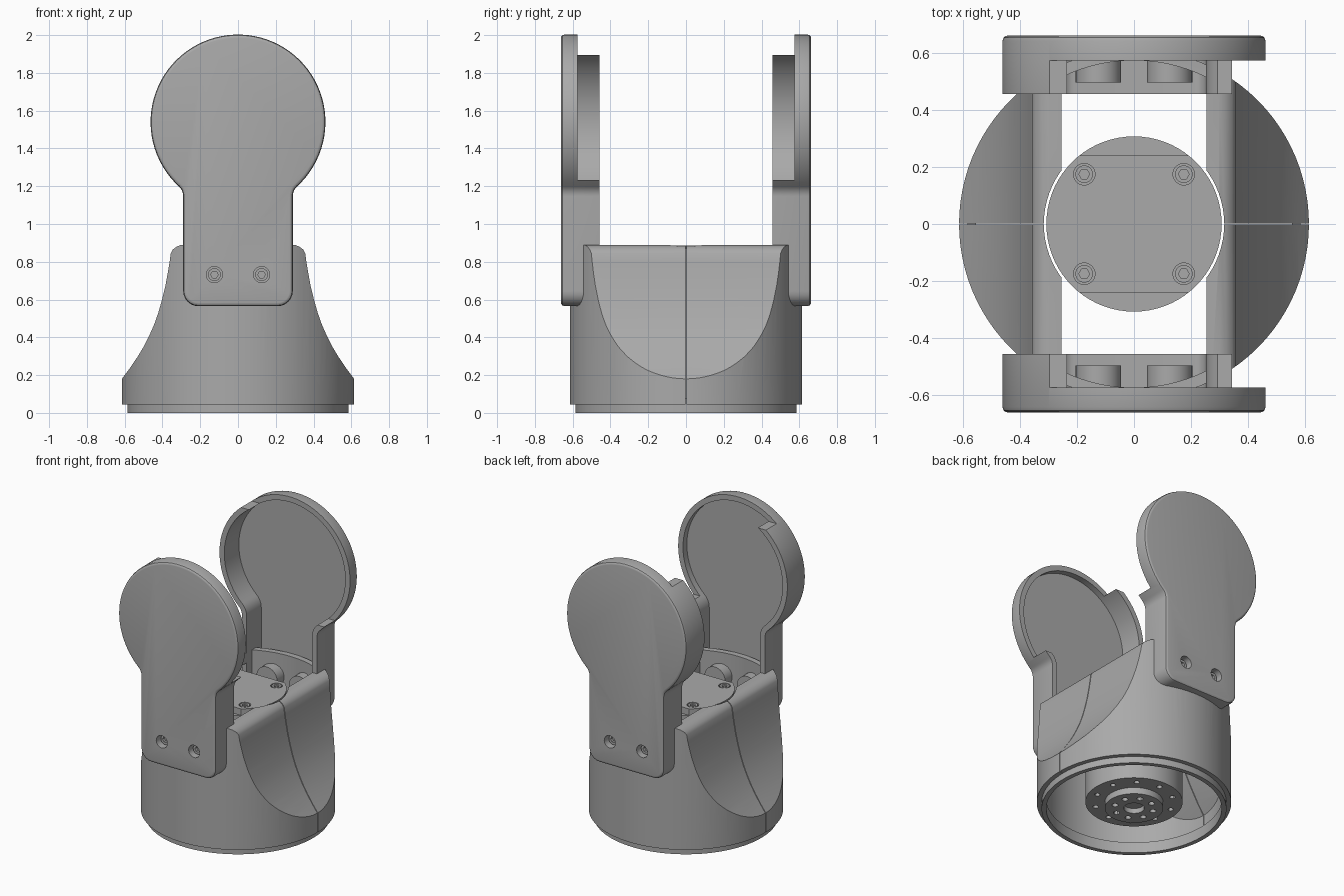
import bpy, bmesh, math
from mathutils import Vector

if "Cube" in bpy.data.objects:
    bpy.data.objects.remove(bpy.data.objects["Cube"])

grey = bpy.data.materials.new("plain grey")
grey.diffuse_color = (0.40, 0.40, 0.40, 1)
grey.use_nodes = True
grey.node_tree.nodes["Principled BSDF"].inputs["Base Color"].default_value = grey.diffuse_color


def loft(name, layers):
    """Closed solid from a list of equally long point rings."""
    bm = bmesh.new()
    rings = [[bm.verts.new(p) for p in ring] for ring in layers]
    n = len(rings[0])
    for a, b in zip(rings, rings[1:]):
        for i in range(n):
            bm.faces.new((a[i], a[(i + 1) % n], b[(i + 1) % n], b[i]))
    bm.faces.new(rings[0][::-1])
    bm.faces.new(rings[-1])
    bmesh.ops.recalc_face_normals(bm, faces=bm.faces)
    me = bpy.data.meshes.new(name)
    bm.to_mesh(me)
    bm.free()
    me.materials.append(grey)
    ob = bpy.data.objects.new(name, me)
    bpy.context.collection.objects.link(ob)
    return ob


def cyl(name, r, a, b, at=(0, 0), axis='Z', n=48):
    """Cylinder from a to b along z or y, centred at the other two coordinates."""
    c = [(at[0] + r * math.cos(2 * math.pi * i / n),
          at[1] + r * math.sin(2 * math.pi * i / n)) for i in range(n)]
    if axis == 'Z':
        return loft(name, [[(x, y, h) for x, y in c] for h in (a, b)])
    return loft(name, [[(x, h, z) for x, z in c] for h in (a, b)])


def prism(name, pts, y0, y1):
    return loft(name, [[(x, y, z) for x, z in pts] for y in (y0, y1)])


def box(name, x0, x1, y0, y1, z0, z1):
    return prism(name, [(x0, z0), (x1, z0), (x1, z1), (x0, z1)], y0, y1)


def apply_mod(ob, mod):
    bpy.context.view_layer.objects.active = ob
    bpy.ops.object.modifier_apply(modifier=mod.name)


def boolean(ob, op, *others, keep=False):
    for other in others:
        m = ob.modifiers.new("bool", 'BOOLEAN')
        m.operation, m.object, m.solver = op, other, 'EXACT'
        apply_mod(ob, m)
        if not keep:
            bpy.data.objects.remove(other)
    return ob


def mirror_y(ob):
    m = ob.modifiers.new("mirror", 'MIRROR')
    m.use_axis = (False, True, False)
    m.use_mirror_merge = False
    apply_mod(ob, m)


def symmetric(half):
    return half + [(-x, z) for x, z in reversed(half)]


# Body shell: cylinder trimmed by concave flanks, hollow and open above and below
shell = cyl("body_shell", 0.615, 0.045, 0.89, n=96)
flank = [(0.7, 0), (0.7, 0.075), (0.615, 0.18), (0.575, 0.233), (0.533, 0.295),
         (0.50, 0.35), (0.472, 0.405), (0.445, 0.465), (0.422, 0.53), (0.402, 0.60),
         (0.385, 0.67), (0.372, 0.74), (0.362, 0.80), (0.356, 0.845),
         (0.345, 0.865), (0.325, 0.88), (0.30, 0.89), (0.30, 0.95)]
boolean(shell, 'INTERSECT', prism("flank_form", symmetric(flank), -0.8, 0.8))
hollow = [(0.6, 0), (0.6, 0.13), (0.53, 0.23), (0.46, 0.35), (0.40, 0.47),
          (0.36, 0.58), (0.33, 0.70), (0.31, 0.78), (0.255, 0.82), (0.255, 1)]
cavity = cyl("cavity", 0.575, -0.1, 1.0, n=96)
boolean(cavity, 'INTERSECT', prism("cavity_form", symmetric(hollow), -0.8, 0.8))
boolean(shell, 'DIFFERENCE', cavity, cyl("motor_clearance", 0.317, -0.1, 1.0, n=72),
        box("seam", -1, 1, -0.0025, 0.0025, -0.1, 1.0))

# Bottom lip ring
lip = cyl("bottom_lip", 0.585, 0, 0.075, n=96)
boolean(lip, 'DIFFERENCE', cyl("lip_bore", 0.555, -0.1, 0.2, n=96))


# Arm outline: round head blended into a stem with rounded foot, inset by d
def arm_outline(d):
    cz, r, w, f, foot, cr = 1.54, 0.463 - d, 0.29 - d, 0.07 + d, 0.565 + d, 0.08 - d
    fx = w + f
    fz = cz - math.sqrt((r + f) ** 2 - fx ** 2)
    half = []
    for i in range(7):      # foot corner
        a = math.radians(-90 + 15 * i)
        half.append((w - cr + cr * math.cos(a), foot + cr + cr * math.sin(a)))
    end = math.atan2(cz - fz, -fx)
    for i in range(7):      # concave blend
        a = math.pi + (end - math.pi) * i / 6
        half.append((fx + f * math.cos(a), fz + f * math.sin(a)))
    start = math.atan2(fz - cz, fx)
    for i in range(1, 33):  # head arc
        a = start + (math.pi / 2 - start) * i / 32.5
        half.append((r * math.cos(a), cz + r * math.sin(a)))
    return symmetric(half)


def layer(d, y):
    return [(x, y, z) for x, z in arm_outline(d)]


arm = loft("arms", [layer(0.018, -0.662), layer(0.011, -0.6605), layer(0.004, -0.655),
                    layer(0, -0.643), layer(0, -0.457)])
boolean(arm, 'DIFFERENCE',
        prism("arm_recess", arm_outline(0.037), -0.618, -0.3),
        box("low_rim_side", 0, 1, -0.575, -0.3, 1.232, 2.2),
        box("low_rim_top", -1, 0.1, -0.575, -0.3, 1.895, 2.2))

# Screw bosses behind the stem, with bores that run in from the outside
for sx in (-0.125, 0.125):
    boss = cyl("screw_boss", 0.08, -0.63, -0.497, (sx, 0.732), 'Y', 40)
    bore = cyl("bore", 0.043, -0.8, -0.585, (sx, 0.732), 'Y', 32)
    boolean(arm, 'DIFFERENCE', bore, keep=True)
    boolean(boss, 'DIFFERENCE', bore, keep=True)
    mirror_y(bore)
    boolean(shell, 'DIFFERENCE', bore)
    screw = cyl("arm_screw", 0.034, -0.59, -0.625, (sx, 0.732), 'Y', 24)
    boolean(screw, 'DIFFERENCE', cyl("hex", 0.02, -0.7, -0.605, (sx, 0.732), 'Y', 6))
    mirror_y(boss)
    mirror_y(screw)
mirror_y(arm)

# Motor: round body with a flat-sided cap plate
motor = cyl("motor_body", 0.308, 0.05, 0.84, n=72)
cap = cyl("motor_cap", 0.308, 0.84, 0.885, n=72)
boolean(cap, 'INTERSECT', box("cap_form", -1, 1, -0.24, 0.24, 0.5, 1))
for x in (-0.175, 0.175):
    for y in (-0.175, 0.175):
        boolean(cap, 'DIFFERENCE', cyl("counterbore", 0.038, 0.865, 1, (x, y), n=24))
        head = cyl("cap_screw", 0.031, 0.86, 0.884, (x, y), n=24)
        boolean(head, 'DIFFERENCE', cyl("hex", 0.019, 0.872, 1, (x, y), n=6))

# Output hub under the motor with bolt circles
hub = cyl("output_hub", 0.185, 0.005, 0.06, n=64)
boolean(hub, 'DIFFERENCE', cyl("hub_bore", 0.065, -0.1, 0.04, n=32))
for count, radius, size, ob, top in ((8, 0.125, 0.02, hub, 0.04), (10, 0.25, 0.018, motor, 0.09)):
    for i in range(count):
        a = 2 * math.pi * (i + 0.5) / count
        at = (radius * math.cos(a), radius * math.sin(a))
        boolean(ob, 'DIFFERENCE', cyl("bolt_hole", size, -0.1, top, at, n=12))

# Smooth curved faces, keep edges crisp
for ob in bpy.context.scene.objects:
    ob.select_set(True)
bpy.context.view_layer.objects.active = shell
bpy.ops.object.shade_smooth_by_angle(angle=math.radians(30))
